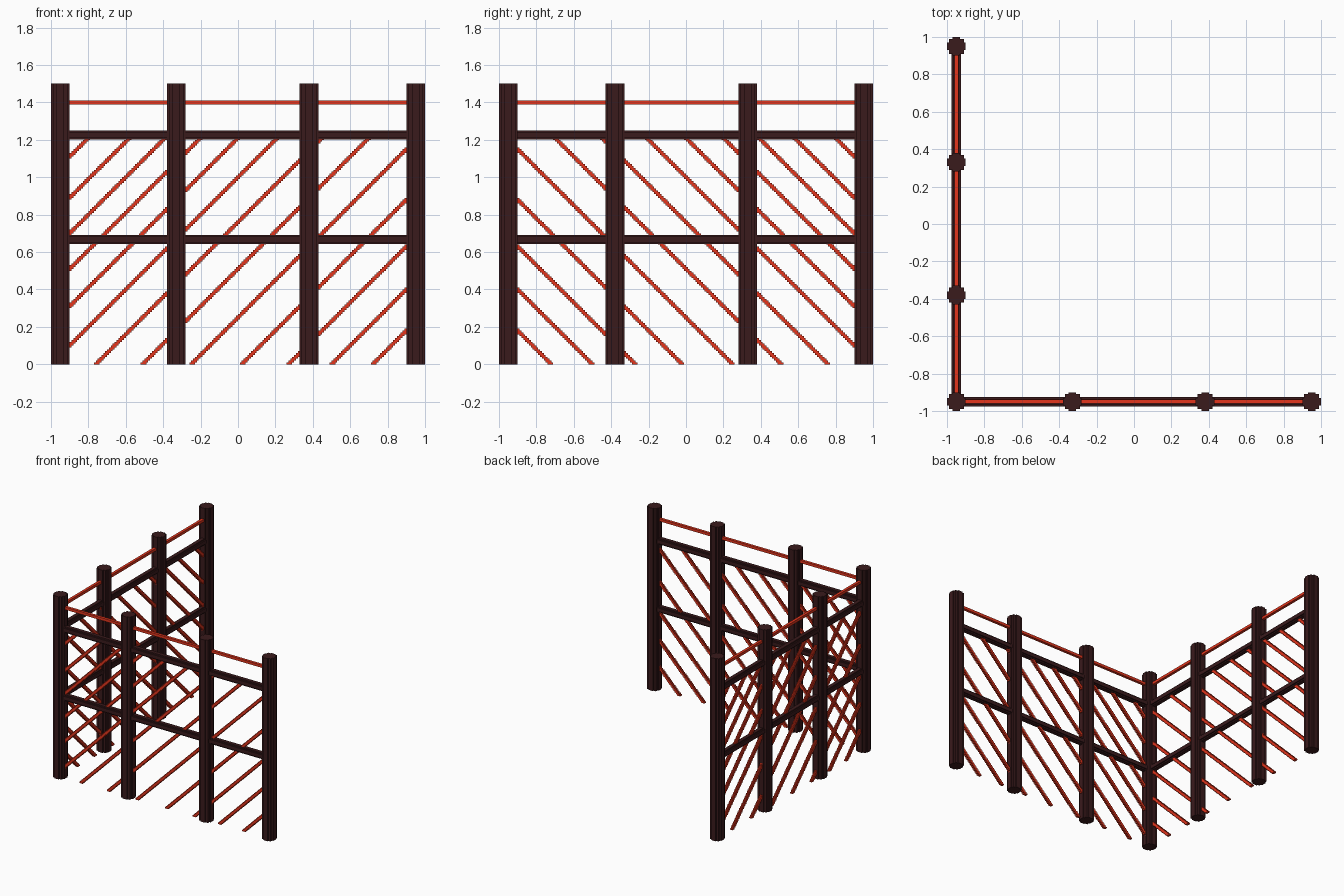
import bpy, bmesh
from mathutils import Vector

if "Cube" in bpy.data.objects:
    bpy.data.objects.remove(bpy.data.objects["Cube"])


def material(name, rgb):
    m = bpy.data.materials.new(name)
    m.diffuse_color = (*rgb, 1)
    m.use_nodes = True
    m.node_tree.nodes["Principled BSDF"].inputs["Base Color"].default_value = m.diffuse_color
    return m


DARK = material("dark_wood", (0.042, 0.0105, 0.0115))
RED = material("red_rod", (0.78, 0.036, 0.012))
V = 0.01          # step size of the blocky style


def prism(name, outline, depth, mat):
    """Extrude a closed outline of 3D points along a depth vector."""
    bm = bmesh.new()
    face = bm.faces.new([bm.verts.new(p) for p in outline])
    ext = bmesh.ops.extrude_face_region(bm, geom=[face], use_keep_orig=True)
    moved = [g for g in ext["geom"] if isinstance(g, bmesh.types.BMVert)]
    bmesh.ops.translate(bm, verts=moved, vec=depth)
    bmesh.ops.recalc_face_normals(bm, faces=bm.faces)
    me = bpy.data.meshes.new(name)
    bm.to_mesh(me)
    bm.free()
    me.materials.append(mat)
    ob = bpy.data.objects.new(name, me)
    bpy.context.collection.objects.link(ob)


def stepped(quarter):
    """Blocky round outline from one quarter, in steps."""
    pts = []
    for _ in range(4):
        pts += quarter
        quarter = [(-b, a) for a, b in quarter]
    return [(a * V, b * V) for a, b in pts]


POST = stepped([(5, 2), (4, 2), (4, 4), (2, 4), (2, 5)])
RAIL = stepped([(2.5, 1.5), (1.5, 1.5), (1.5, 2.5)])
ROD = stepped([(1.1, 1.1)])

E = 0.95          # wall line and end posts
TOP = 1.226       # upper rail height
POSTS = (-E, -0.33, 0.38, E)
# where each 45 degree brace line meets the ground
BRACES = (-2.01, -1.79, -1.6, -1.41, -1.21, -1.0, -0.76,
          -0.51, -0.25, 0.02, 0.27, 0.5, 0.72)

walls = {
    "front": (lambda t, z, d=0: (t, -E + d, z), Vector((0, 1, 0)), Vector((1, 0, 0))),
    "left": (lambda t, z, d=0: (-E + d, -t, z), Vector((1, 0, 0)), Vector((0, -1, 0))),
}

for side, (at, across, along) in walls.items():
    # blocky round posts (the corner post is shared)
    for t in POSTS:
        if side == "front" or t != E:
            x, y, _ = at(t, 0)
            prism(side + "_post", [(x + a, y + b, 0) for a, b in POST],
                  Vector((0, 0, 1.5)), DARK)

    # dark rails and the thin red top rod
    for name, z, shape, mat in (("_lower_rail", 0.667, RAIL, DARK),
                                ("_upper_rail", TOP, RAIL, DARK),
                                ("_top_rod", 1.4, ROD, RED)):
        prism(side + name, [at(-E, z + b, a) for a, b in shape], along * 2 * E, mat)

    # stepped diagonal braces, three steps tall, ending inside posts and rail
    for c in BRACES:
        t0 = max(-E, c - V)
        t1 = min(E, c + TOP)
        low, high = [], []
        for i in range(round((t1 - t0) / V)):
            t = t0 + i * V
            z = t + V / 2 - c
            zl = z - 1.5 * V
            if zl > 0:
                low += [(t, zl), (t + V, zl)]
            elif not low:
                low += [(t, 0)]
            high += [(t, z + 1.5 * V), (t + V, z + 1.5 * V)]
            if zl <= 0:
                low[1:] = [(t + V, 0)]
        prism(side + "_brace", [at(t, z, -1.1 * V) for t, z in low + high[::-1]],
              across * 2.2 * V, RED)
